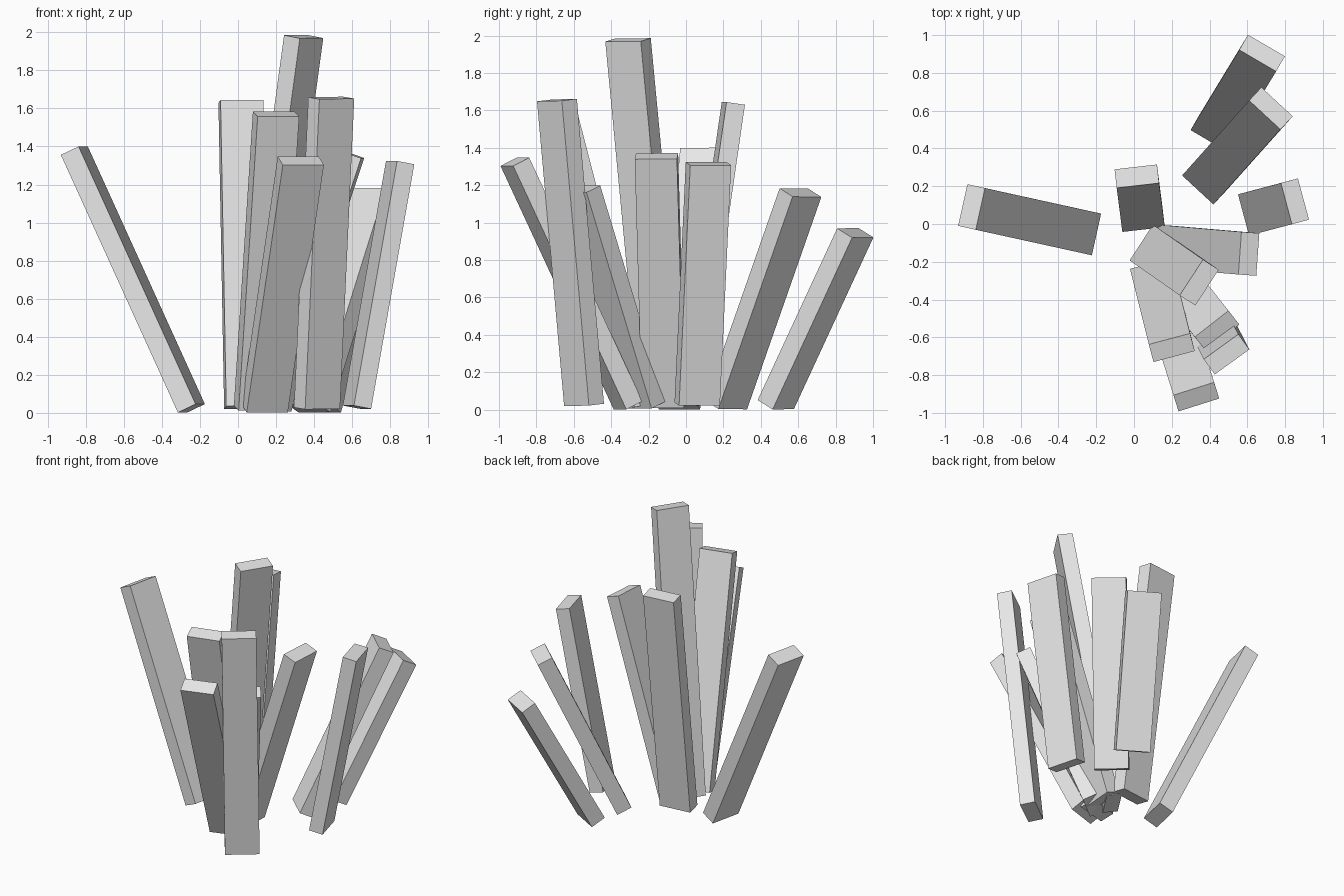
import bpy
from math import cos, sin, radians
from mathutils import Vector, Matrix

if "Cube" in bpy.data.objects:
    bpy.data.objects.remove(bpy.data.objects["Cube"], do_unlink=True)

# One plain grey for every slab
grey = bpy.data.materials.new("light_grey")
grey.use_nodes = True
colour = (0.8, 0.8, 0.8, 1)
grey.diffuse_color = colour
grey.node_tree.nodes["Principled BSDF"].inputs["Base Color"].default_value = colour

WIDTH, DEPTH = 0.226, 0.10


def slab(name, bottom, top, yaw, depth=DEPTH):
    """Leaning box between two end centres; yaw turns its wide side."""
    bottom, top = Vector(bottom), Vector(top)
    axis = top - bottom
    up = axis.normalized()
    side = Vector((cos(radians(yaw)), sin(radians(yaw)), 0))
    side = (side - up * side.dot(up)).normalized()
    out = up.cross(side)
    bpy.ops.mesh.primitive_cube_add(size=1)
    ob = bpy.context.object
    ob.name = name
    turn = Matrix((side, out, up)).transposed().to_4x4()
    size = Matrix.Diagonal((WIDTH, depth, axis.length, 1))
    ob.data.transform(Matrix.Translation((bottom + top) / 2) @ turn @ size)
    ob.data.materials.append(grey)


# Slabs fanning out to the sides and the back
slab("right_slab", (-0.245, -0.045, 0.024), (-0.86, 0.09, 1.378), 77.5, 0.105)
slab("back_low_slab", (0.42, 0.48, 0.027), (0.678, 0.905, 0.945), -30, 0.105)
slab("back_middle_slab", (0.37, 0.215, 0.025), (0.725, 0.612, 1.16), -43, 0.105)
slab("back_upright_slab", (0.045, 0.02, 0.028), (0.015, 0.253, 1.637), 6.5)
slab("left_slab", (0.625, 0.06, 0.03), (0.852, 0.12, 1.315), -75, 0.095)
slab("left_inner_slab", (0.165, -0.12, 0.025), (0.608, -0.158, 1.355), 86)

# Tall slab in the middle
slab("tall_slab", (0.08, -0.125, 0.028), (0.345, -0.31, 1.977), 57)

# Slabs leaning forward
slab("front_tall_slab", (0.10, -0.255, 0.025), (0.20, -0.655, 1.57), 15)
slab("front_low_slab", (0.14, -0.31, 0.023), (0.33, -0.915, 1.325), 17.5)
slab("front_short_slab", (0.163, -0.217, 0.025), (0.44, -0.565, 1.18), 38)
slab("front_left_slab", (0.415, -0.545, 0.025), (0.49, -0.69, 1.655), 36)
